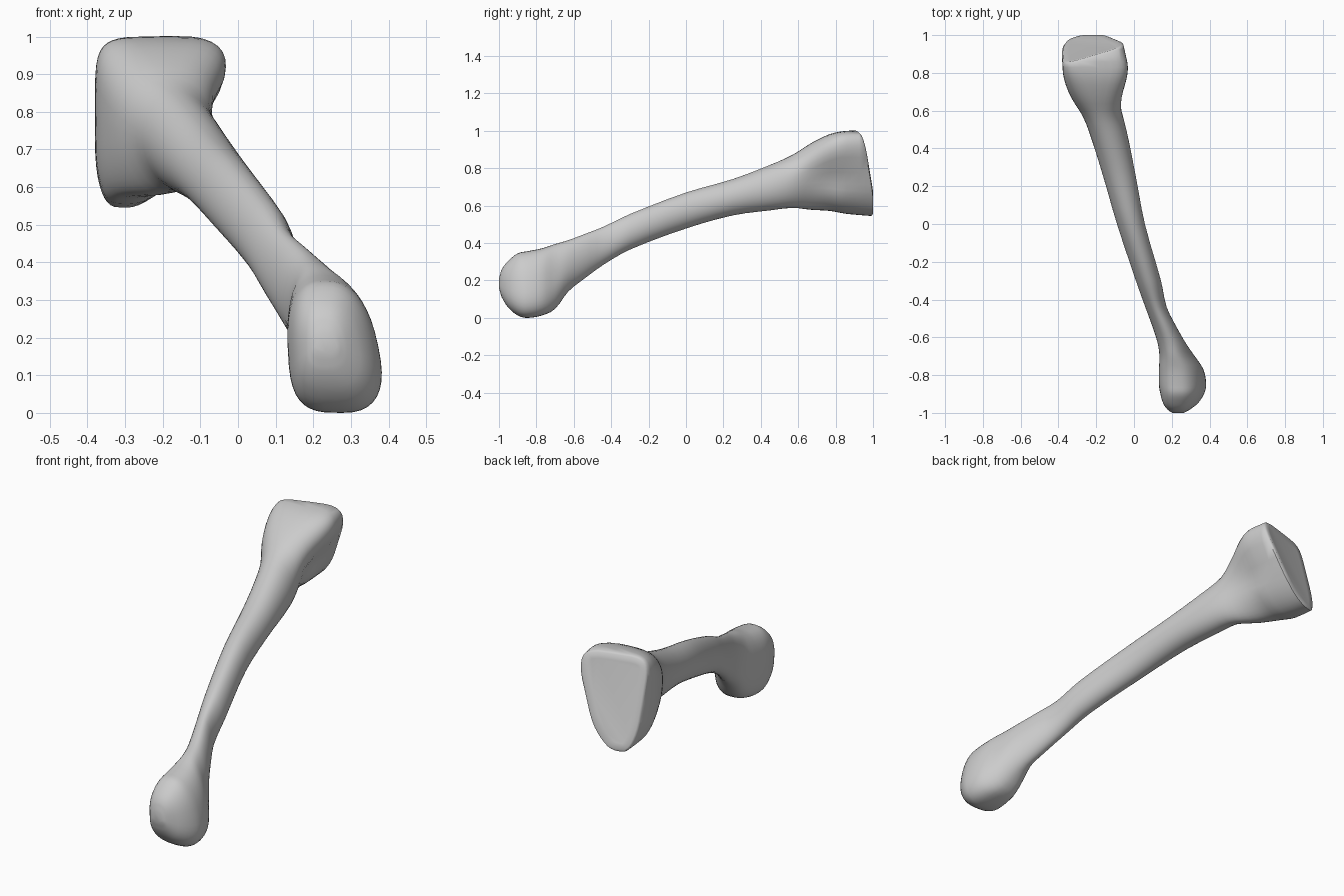
import bpy, bmesh
from math import cos, sin, pi, exp, copysign
from mathutils import Vector

if "Cube" in bpy.data.objects:
    bpy.data.objects.remove(bpy.data.objects["Cube"])

# Cross-sections along the bone:
# y, left/right x at top, left/right x at bottom, bottom z, top z
ROWS = [
    (-1.00, .21, .25, .20, .27, .16, .21),
    (-.985, .18, .28, .18, .30, .11, .26),
    (-.95, .15, .31, .16, .355, .055, .305),
    (-.90, .135, .33, .145, .395, .013, .345),
    (-.85, .125, .335, .14, .41, .0, .356),
    (-.77, .125, .32, .14, .395, .013, .372),
    (-.70, .13, .285, .14, .345, .048, .395),
    (-.63, .12, .26, .13, .285, .14, .415),
    (-.55, .10, .22, .10, .235, .205, .445),
    (-.44, .065, .165, .055, .18, .285, .488),
    (-.30, .015, .135, .005, .15, .365, .555),
    (.0, -.085, .055, -.095, .06, .478, .67),
    (.25, -.16, .005, -.165, .015, .548, .742),
    (.45, -.23, -.04, -.22, -.02, .575, .818),
    (.57, -.285, -.06, -.255, -.055, .588, .872),
    (.67, -.345, -.03, -.315, -.13, .578, .935),
    (.77, -.375, .0, -.365, -.18, .572, .983),
    (.86, -.38, .0, -.38, -.21, .556, 1.0),
    (1.06, -.385, -.055, -.375, -.24, .54, 1.005),
]
SIDES, STEPS = 40, 3


def spline(i, t):
    """Smooth blend between neighbouring cross-sections."""
    p = [ROWS[min(max(i + k, 0), len(ROWS) - 1)] for k in (-1, 0, 1, 2)]
    h = p[2][0] - p[1][0]
    out = []
    for c in range(7):
        m1 = (p[2][c] - p[0][c]) / (p[2][0] - p[0][0]) * h
        m2 = (p[3][c] - p[1][c]) / (p[3][0] - p[1][0]) * h
        out.append((2*t**3 - 3*t*t + 1) * p[1][c] + (t**3 - 2*t*t + t) * m1
                   + (3*t*t - 2*t**3) * p[2][c] + (t**3 - t*t) * m2)
    return out


def ring(bm, row):
    y, lt, rt, lb, rb, zb, zt = row
    # shaft is oval, base and head have squarer corners
    base = min(max((y - .56) / .26, 0), 1)
    head = min(max((-.6 - y) / .15, 0), 1)
    verts = []
    for k in range(SIDES):
        a = 2 * pi * k / SIDES
        c, d = cos(a), sin(a)
        top, left_side = d > 0, c < 0
        p = 1 - base * ((.65 if left_side else .45) if top else (.45 if left_side else .3))
        p -= head * (.4 if left_side and not top else .2)
        u, s = copysign(abs(c) ** p, c), copysign(abs(d) ** p, d)
        f = (s + 1) / 2
        g = max(f, 0) ** (1 - .35 * base)
        left, right = lb + (lt - lb) * f, rb + (rt - rb) * g
        x = (left + right) / 2 + u * (right - left) / 2
        z = (zb + zt) / 2 + s * (zt - zb) / 2
        # hollow on the right flank of the base
        if u > 0:
            x -= .03 * u * exp(-((y - .80) / .13) ** 2 - ((z - .75) / .08) ** 2)
        verts.append(bm.verts.new((x, y, z)))
    return verts


# Loft the bone
bm = bmesh.new()
rows = [spline(i, j / STEPS) for i in range(len(ROWS) - 1) for j in range(STEPS)] + [ROWS[-1]]
rings = [ring(bm, r) for r in rows]
for a, b in zip(rings, rings[1:]):
    for k in range(SIDES):
        n = (k + 1) % SIDES
        bm.faces.new((a[k], a[n], b[n], b[k]))
bm.faces.new(rings[0])

# Slanted joint face at the base
normal = Vector((-.30, 1, .29)).normalized()
cut = bmesh.ops.bisect_plane(bm, geom=bm.verts[:] + bm.edges[:] + bm.faces[:], dist=1e-5,
                             plane_co=(-.29, .99, .55), plane_no=normal, clear_outer=True)
rim = [e for e in cut["geom_cut"] if isinstance(e, bmesh.types.BMEdge)]
bmesh.ops.contextual_create(bm, geom=rim)

# Soften the rim of the joint face
bmesh.ops.remove_doubles(bm, verts=bm.verts[:], dist=.003)
bmesh.ops.recalc_face_normals(bm, faces=bm.faces[:])
cap = [f for f in bm.faces if len(f.verts) > 12 and f.calc_center_median().y > .5]
for thick, depth in ((.010, .008), (.03, -.003)):
    bmesh.ops.inset_region(bm, faces=cap, thickness=thick, depth=depth)
for v in bm.verts:
    v.co.y = min(v.co.y, 1.0)
    v.co.z = min(max(v.co.z, 0), 1.005)

mesh = bpy.data.meshes.new("foot_bone")
bm.to_mesh(mesh)
bm.free()
bone = bpy.data.objects.new("foot_bone", mesh)
bpy.context.collection.objects.link(bone)
bpy.context.view_layer.objects.active = bone
bone.select_set(True)
bpy.ops.object.shade_smooth_by_angle(angle=pi / 3)
